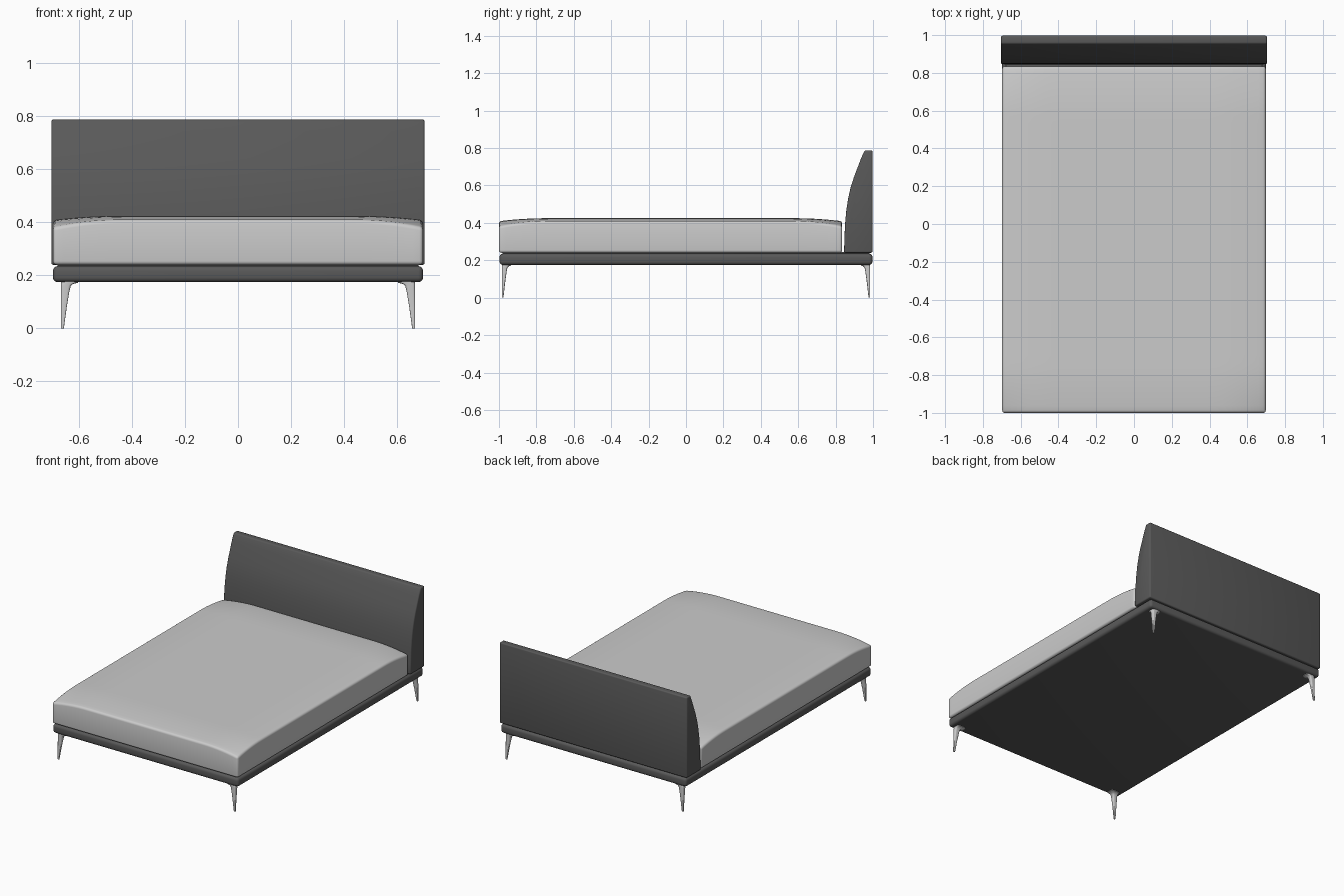
import bpy, bmesh, math

cube = bpy.data.objects.get("Cube")
if cube:
    bpy.data.objects.remove(cube, do_unlink=True)


def material(name, value):
    m = bpy.data.materials.new(name)
    m.use_nodes = True
    color = (value, value, value, 1)
    m.diffuse_color = color
    m.node_tree.nodes["Principled BSDF"].inputs["Base Color"].default_value = color
    return m


charcoal = material("charcoal fabric", 0.1)
linen = material("light grey linen", 0.6)
metal = material("light grey metal", 0.6)


def finish(bm, name, mat, bevel=0, segments=4, angle=40):
    bmesh.ops.recalc_face_normals(bm, faces=bm.faces)
    mesh = bpy.data.meshes.new(name)
    bm.to_mesh(mesh)
    bm.free()
    mesh.materials.append(mat)
    ob = bpy.data.objects.new(name, mesh)
    bpy.context.collection.objects.link(ob)
    bpy.ops.object.select_all(action="DESELECT")
    ob.select_set(True)
    bpy.context.view_layer.objects.active = ob
    if bevel:
        mod = ob.modifiers.new("Soft edges", "BEVEL")
        mod.width = bevel
        mod.segments = segments
        mod.limit_method = "ANGLE"
        mod.angle_limit = math.radians(angle)
        bpy.ops.object.modifier_apply(modifier=mod.name)
    bpy.ops.object.shade_smooth_by_angle(angle=math.radians(40))
    return ob


def box(name, mat, x, y0, y1, z0, z1, bevel):
    bm = bmesh.new()
    bmesh.ops.create_cube(bm, size=1)
    for v in bm.verts:
        v.co.x *= 2 * x
        v.co.y = y0 if v.co.y < 0 else y1
        v.co.z = z0 if v.co.z < 0 else z1
    return finish(bm, name, mat, bevel)


# Upholstered base with a recessed strip under mattress and headboard
box("bed_base", charcoal, 0.698, -0.997, 0.997, 0.175, 0.235, 0.018)
box("base_top_strip", charcoal, 0.68, -0.98, 0.98, 0.225, 0.245, 0.003)

# Mattress: crowned top falling away to the sides and lowest at the corners
half_w, y_front, y_back, crown = 0.698, -1.0, 0.835, 0.26
half_l, y_mid = (y_back - y_front) / 2, (y_back + y_front) / 2
bm = bmesh.new()
bmesh.ops.create_grid(bm, x_segments=36, y_segments=48, size=1)
for v in bm.verts:
    v.co = (v.co.x * half_w, y_mid + v.co.y * half_l, 0.24)
top = bmesh.ops.extrude_face_region(bm, geom=bm.faces[:])["geom"]
for v in (g for g in top if isinstance(g, bmesh.types.BMVert)):
    a = max(0, 1 - (half_w - abs(v.co.x)) / crown) ** 2
    b = max(0, 1 - (half_l - abs(v.co.y - y_mid)) / crown) ** 2
    v.co.z = 0.425 - 0.016 * (a + b) - 0.012 * a * b
finish(bm, "mattress", linen, 0.014)

# Headboard: curved front profile swept across the width
profile = [(0.997, 0.24), (0.997, 0.788), (0.955, 0.788), (0.936, 0.745),
           (0.917, 0.695), (0.897, 0.642), (0.88, 0.588), (0.867, 0.53),
           (0.857, 0.465), (0.85, 0.39), (0.847, 0.31), (0.845, 0.24)]
bm = bmesh.new()
side = bm.faces.new([bm.verts.new((-0.704, y, z)) for y, z in profile])
ext = bmesh.ops.extrude_face_region(bm, geom=[side])["geom"]
for v in (g for g in ext if isinstance(g, bmesh.types.BMVert)):
    v.co.x = 0.704
finish(bm, "headboard", charcoal, 0.008, 3)


# Tapered legs: straight outer corner, inner side flaring into the mounting plate
def leg(name, sx, sy):
    bm = bmesh.new()
    rings = []
    for z, w, d in [(0, 0.011, 0.009), (0.08, 0.022, 0.018), (0.14, 0.032, 0.026),
                    (0.16, 0.037, 0.03), (0.168, 0.046, 0.037), (0.172, 0.064, 0.05),
                    (0.18, 0.066, 0.052)]:
        ring = []
        for cx, cy, start in [(0, 0, 180), (1, 0, 270), (1, 1, 0), (0, 1, 90)]:
            r = 0.25
            for step in range(4):
                t = math.radians(start + step * 30)
                px = (r if cx == 0 else 1 - r) + r * math.cos(t)
                py = (r if cy == 0 else 1 - r) + r * math.sin(t)
                ring.append(bm.verts.new((sx * (0.668 - px * w), sy * (0.985 - py * d), z)))
        rings.append(ring)
    n = len(rings[0])
    for lo, hi in zip(rings, rings[1:]):
        for i in range(n):
            j = (i + 1) % n
            bm.faces.new((lo[i], lo[j], hi[j], hi[i]))
    bm.faces.new(rings[0])
    bm.faces.new(rings[-1])
    finish(bm, name, metal)


for end, sy in (("front", -1), ("back", 1)):
    for hand, sx in (("left", 1), ("right", -1)):
        leg(f"{end}_{hand}_leg", sx, sy)
